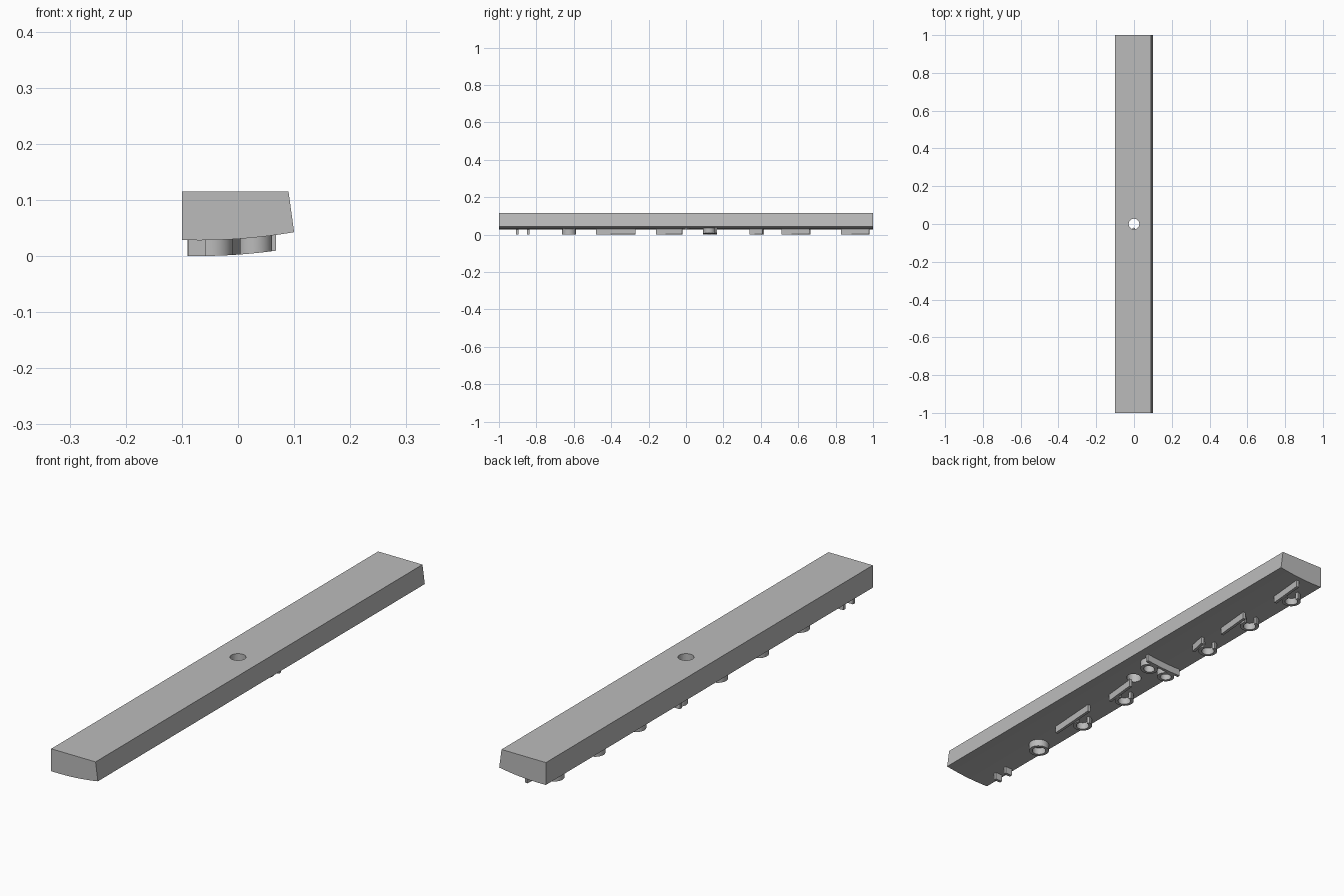
import bpy, bmesh, math
from mathutils import Vector

cube = bpy.data.objects.get("Cube")
if cube:
    bpy.data.objects.remove(cube, do_unlink=True)

grey = bpy.data.materials.new("plain grey")
grey.use_nodes = True
colour = (0.5, 0.5, 0.5, 1)
grey.diffuse_color = colour
grey.node_tree.nodes["Principled BSDF"].inputs["Base Color"].default_value = colour

RELIEF = 0.028


def underside(x):
    """Height of the gently curved underside."""
    return 0.028 + 0.5 * (x + 0.07) ** 2


def finish(name, bm):
    bmesh.ops.recalc_face_normals(bm, faces=bm.faces)
    mesh = bpy.data.meshes.new(name)
    bm.to_mesh(mesh)
    bm.free()
    mesh.materials.append(grey)
    obj = bpy.data.objects.new(name, mesh)
    bpy.context.collection.objects.link(obj)
    return obj


def smooth(obj):
    bpy.ops.object.select_all(action="DESELECT")
    obj.select_set(True)
    bpy.context.view_layer.objects.active = obj
    bpy.ops.object.shade_smooth_by_angle(angle=math.radians(30))


def ridge(name, path, width=0.012, closed=False):
    """Raised wall along an x, y path, following the underside."""
    pts = [Vector(p) for p in path]
    n = len(pts)
    bm = bmesh.new()
    rings = []
    for i, p in enumerate(pts):
        a = pts[i - 1] if closed or i else p
        b = pts[(i + 1) % n] if closed or i < n - 1 else p
        side = (b - a).normalized().orthogonal() * width / 2
        rings.append([bm.verts.new((q.x, q.y, underside(q.x) + dz))
                      for q, dz in ((p + side, 0.004), (p - side, 0.004),
                                    (p - side, -RELIEF), (p + side, -RELIEF))])
    for i in range(n if closed else n - 1):
        r, s = rings[i], rings[(i + 1) % n]
        for k in range(4):
            m = (k + 1) % 4
            bm.faces.new((r[k], r[m], s[m], s[k]))
    if not closed:
        bm.faces.new(rings[0])
        bm.faces.new(rings[-1])
    smooth(finish(name, bm))


def line(start, end, steps=6):
    return [Vector(start).lerp(Vector(end), i / steps) for i in range(steps + 1)]


def arc(x, y, radius, start=0, end=360, steps=32):
    last = steps if end - start == 360 else steps - 1
    angles = [math.radians(start + (end - start) * i / last) for i in range(steps)]
    return [(x + radius * math.cos(t), y + radius * math.sin(t)) for t in angles]


# Long bar: flat top, slanted side, curved underside
bm = bmesh.new()
profile = [(-0.1, 0.115), (0.09, 0.115)]
profile += [(x, underside(x)) for x in (0.1 - 0.2 * i / 12 for i in range(13))]
face = bm.faces.new([bm.verts.new((x, -1, z)) for x, z in profile])
swept = bmesh.ops.extrude_face_region(bm, geom=[face])["geom"]
bmesh.ops.translate(bm, vec=(0, 2, 0),
                    verts=[v for v in swept if isinstance(v, bmesh.types.BMVert)])
bar = finish("bar", bm)

# Round hole through the middle
bm = bmesh.new()
bmesh.ops.create_cone(bm, cap_ends=True, segments=32, radius1=0.028,
                      radius2=0.028, depth=0.5)
cutter = finish("hole_cutter", bm)
cutter.hide_render = True
cutter.hide_viewport = True
cut = bar.modifiers.new("hole", "BOOLEAN")
cut.object = cutter
cut.solver = "EXACT"
smooth(bar)
bpy.ops.object.modifier_apply(modifier=cut.name)
bpy.data.objects.remove(cutter, do_unlink=True)

# Pair of short pegs near the front end
for i, y in enumerate((-0.902, -0.843)):
    ridge(f"peg_{i + 1}", line((-0.088, y), (-0.058, y)))

# Closed ring
ridge("closed_ring", arc(-0.047, -0.625, 0.032), closed=True)

# Open rings, each beside a straight rib: centre, rib start, rib end
cells = [(-0.375, -0.48, -0.27), (-0.125, -0.16, -0.02), (0.375, 0.34, 0.41),
         (0.625, 0.51, 0.66), (0.875, 0.83, 0.98)]
for i, (y, start, end) in enumerate(cells):
    ridge(f"open_ring_{i + 1}", arc(-0.052, y + 0.005, 0.03, 95, 380))
    ridge(f"rib_{i + 1}", line((-0.014, start), (-0.001, end)), 0.011)

# Cross rib with a ring on each half
ridge("cross_rib", line((-0.09, 0.16), (0.068, 0.16), 12))
for i, x in enumerate((-0.055, 0.028)):
    ridge(f"cross_ring_{i + 1}", arc(x, 0.124, 0.027), closed=True)
